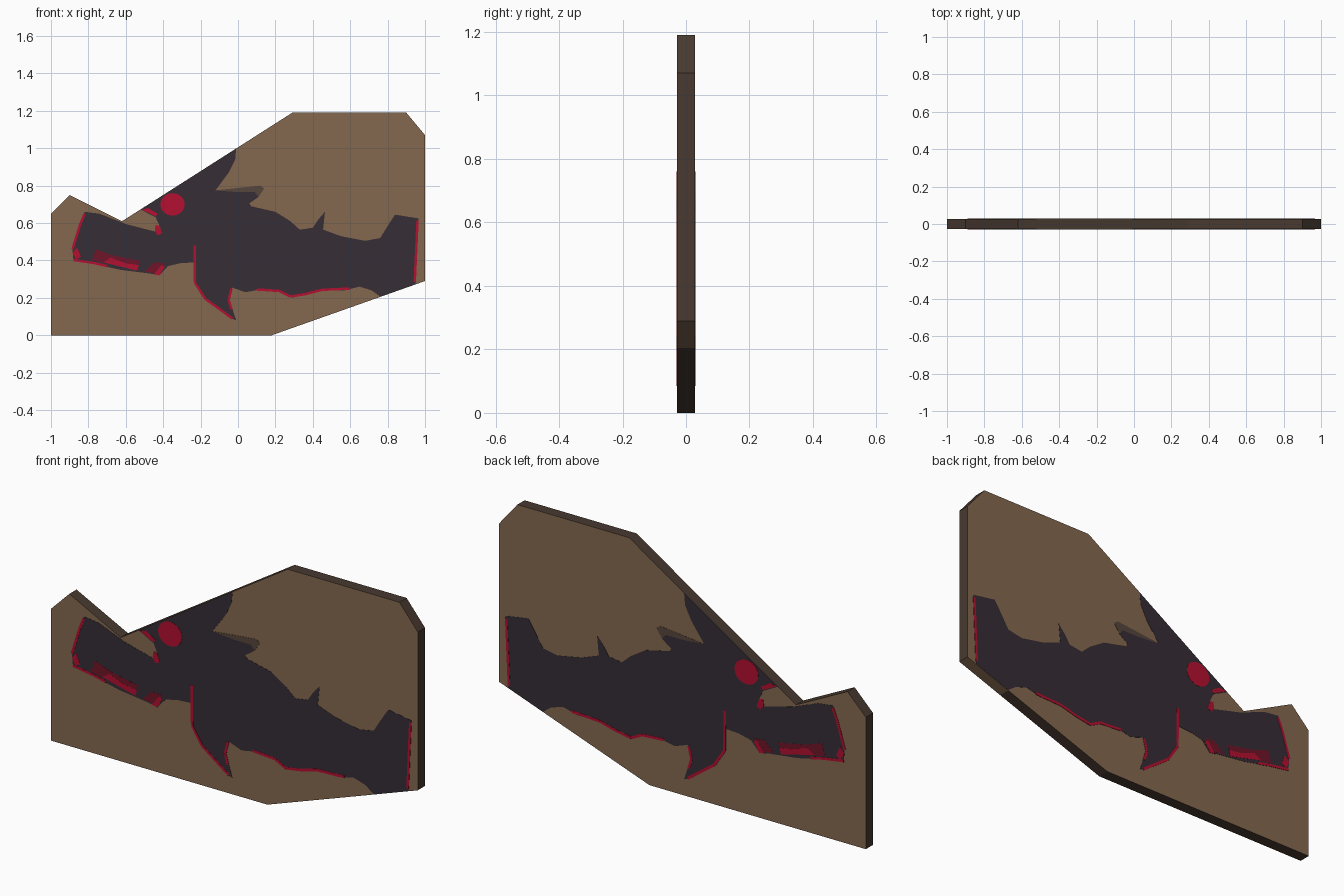
import bpy, bmesh, math

H = 0.028  # half thickness of the board


def material(name, hexcode):
    rgb = [int(hexcode[i:i + 2], 16) / 255 for i in (0, 2, 4)]
    lin = [c / 12.92 if c <= 0.04045 else ((c + 0.055) / 1.055) ** 2.4 for c in rgb]
    m = bpy.data.materials.new(name)
    m.diffuse_color = (*lin, 1)
    return m


BROWN = material("cardboard brown", "84684F")
EDGE = material("dark brown edge", "483A30")
SHADE = material("shaded brown", "56463C")
DARK = material("charcoal paint", "362E36")
RED = material("red paint", "B41031")
MAROON = material("maroon paint", "701528")


def prism(bm, pts, y0, y1):
    """Extrude an x/z outline between two depths."""
    a = [bm.verts.new((x, y0, z)) for x, z in pts]
    b = [bm.verts.new((x, y1, z)) for x, z in pts]
    bm.faces.new(a)
    bm.faces.new(b[::-1])
    for i in range(len(pts)):
        j = (i + 1) % len(pts)
        bm.faces.new((a[i], b[i], b[j], a[j]))


def finish(name, bm, mats, rule=None):
    bmesh.ops.recalc_face_normals(bm, faces=bm.faces[:])
    if rule:
        for f in bm.faces:
            f.material_index = rule(f)
    me = bpy.data.meshes.new(name)
    bm.to_mesh(me)
    bm.free()
    for m in mats:
        me.materials.append(m)
    ob = bpy.data.objects.new(name, me)
    bpy.context.collection.objects.link(ob)
    return ob


def painted(name, shapes, mat, lift):
    """Thin painted plates on both the front and the back of the board."""
    bm = bmesh.new()
    for pts in shapes:
        for s in (-1, 1):
            prism(bm, pts, s * H, s * (H + lift))
    finish(name, bm, [mat])


def stroke(pts, w):
    """Quads following a path, used for painted outlines."""
    out = []
    for (x0, z0), (x1, z1) in zip(pts, pts[1:]):
        d = math.hypot(x1 - x0, z1 - z0)
        nx, nz = -(z1 - z0) / d * w / 2, (x1 - x0) / d * w / 2
        out.append([(x0 + nx, z0 + nz), (x1 + nx, z1 + nz), (x1 - nx, z1 - nz), (x0 - nx, z0 - nz)])
    return out


# Board: light faces, dark edges, with one light stretch under the right end
board = [(-1, 0), (0.18, 0), (0.76, 0.205), (1, 0.29), (1, 1.07), (0.9, 1.19),
         (0.29, 1.19), (-0.62, 0.61), (-0.9, 0.75), (-1, 0.65)]
bm = bmesh.new()
prism(bm, board, -H, H)
finish("board", bm, [BROWN, EDGE], lambda f: 0 if abs(f.normal.y) > 0.5 or
       (f.normal.z < -0.5 and f.calc_center_median().x > 0.76) else 1)

# Long snout of the painted animal
snout = [(-0.235, 0.39), (-0.31, 0.385), (-0.375, 0.37), (-0.42, 0.32), (-0.47, 0.33),
         (-0.63, 0.35), (-0.765, 0.38), (-0.88, 0.4), (-0.885, 0.46), (-0.845, 0.59),
         (-0.82, 0.66), (-0.74, 0.65), (-0.6, 0.595), (-0.445, 0.555), (-0.415, 0.575)]
painted("snout", [snout], DARK, 0.001)

# Head, back fins, trunk and tail
body = [(-0.415, 0.575), (-0.44, 0.63), (-0.52, 0.672), (-0.01, 0.997), (-0.015, 0.94),
        (-0.05, 0.87), (-0.12, 0.775), (0.0, 0.765), (0.09, 0.765), (0.11, 0.74), (0.06, 0.705),
        (0.07, 0.69), (0.2, 0.66), (0.28, 0.61), (0.33, 0.565), (0.4, 0.575),
        (0.43, 0.62), (0.465, 0.66), (0.455, 0.565), (0.55, 0.53), (0.68, 0.505),
        (0.76, 0.52), (0.81, 0.6), (0.84, 0.645), (0.965, 0.625), (0.95, 0.274),
        (0.76, 0.207), (0.715, 0.24), (0.65, 0.26), (0.57, 0.24), (0.44, 0.24),
        (0.29, 0.2), (0.22, 0.235), (0.12, 0.245), (0.04, 0.23), (-0.03, 0.255),
        (-0.235, 0.39)]
painted("body", [body], DARK, 0.001)

# Belly fin
fin = [(-0.03, 0.255), (-0.045, 0.19), (-0.01, 0.08), (-0.05, 0.095), (-0.12, 0.15),
       (-0.175, 0.19), (-0.23, 0.28), (-0.235, 0.39)]
painted("belly_fin", [fin], DARK, 0.001)

# Shaded rim on the back fin
painted("fin_rim", [[(-0.12, 0.775), (0.02, 0.79), (0.12, 0.8), (0.14, 0.785), (0.11, 0.74),
                     (0.09, 0.765), (0.0, 0.765)]], SHADE, 0.001)

# Round eye
eye = [(-0.35 + 0.065 * math.cos(t * math.tau / 24), 0.70 + 0.06 * math.sin(t * math.tau / 24))
       for t in range(24)]
painted("eye", [eye], RED, 0.002)

# Mouth shading
painted("mouth_shade", [[(-0.78, 0.4), (-0.55, 0.355), (-0.52, 0.4), (-0.56, 0.405),
                         (-0.68, 0.43), (-0.76, 0.46)],
                        [(-0.5, 0.34), (-0.43, 0.33), (-0.39, 0.385), (-0.45, 0.39)]],
        MAROON, 0.0015)

# Red mouth, cheek and brow patches
painted("red_patches", [
    [(-0.72, 0.39), (-0.54, 0.345), (-0.53, 0.375), (-0.6, 0.385), (-0.68, 0.415)],
    [(-0.885, 0.44), (-0.865, 0.405), (-0.84, 0.42), (-0.86, 0.47)],
    [(-0.445, 0.56), (-0.44, 0.59), (-0.42, 0.585), (-0.405, 0.545), (-0.43, 0.535)],
    [(-0.515, 0.672), (-0.44, 0.635), (-0.43, 0.65), (-0.48, 0.68)],
    [(-0.45, 0.325), (-0.42, 0.32), (-0.39, 0.37), (-0.41, 0.375)],
], RED, 0.002)

# Red outline strokes
paths = [[(-0.885, 0.46), (-0.845, 0.59), (-0.82, 0.65)],
         [(-0.88, 0.403), (-0.765, 0.385), (-0.7, 0.37)],
         [(-0.232, 0.48), (-0.23, 0.28), (-0.175, 0.195), (-0.12, 0.155), (-0.03, 0.09)],
         [(-0.035, 0.25), (-0.05, 0.19), (-0.035, 0.14)],
         [(0.1, 0.245), (0.22, 0.237), (0.28, 0.207), (0.36, 0.22), (0.45, 0.243), (0.6, 0.25)],
         [(0.96, 0.615), (0.945, 0.285)]]
painted("red_outline", [q for p in paths for q in stroke(p, 0.013)], RED, 0.002)
